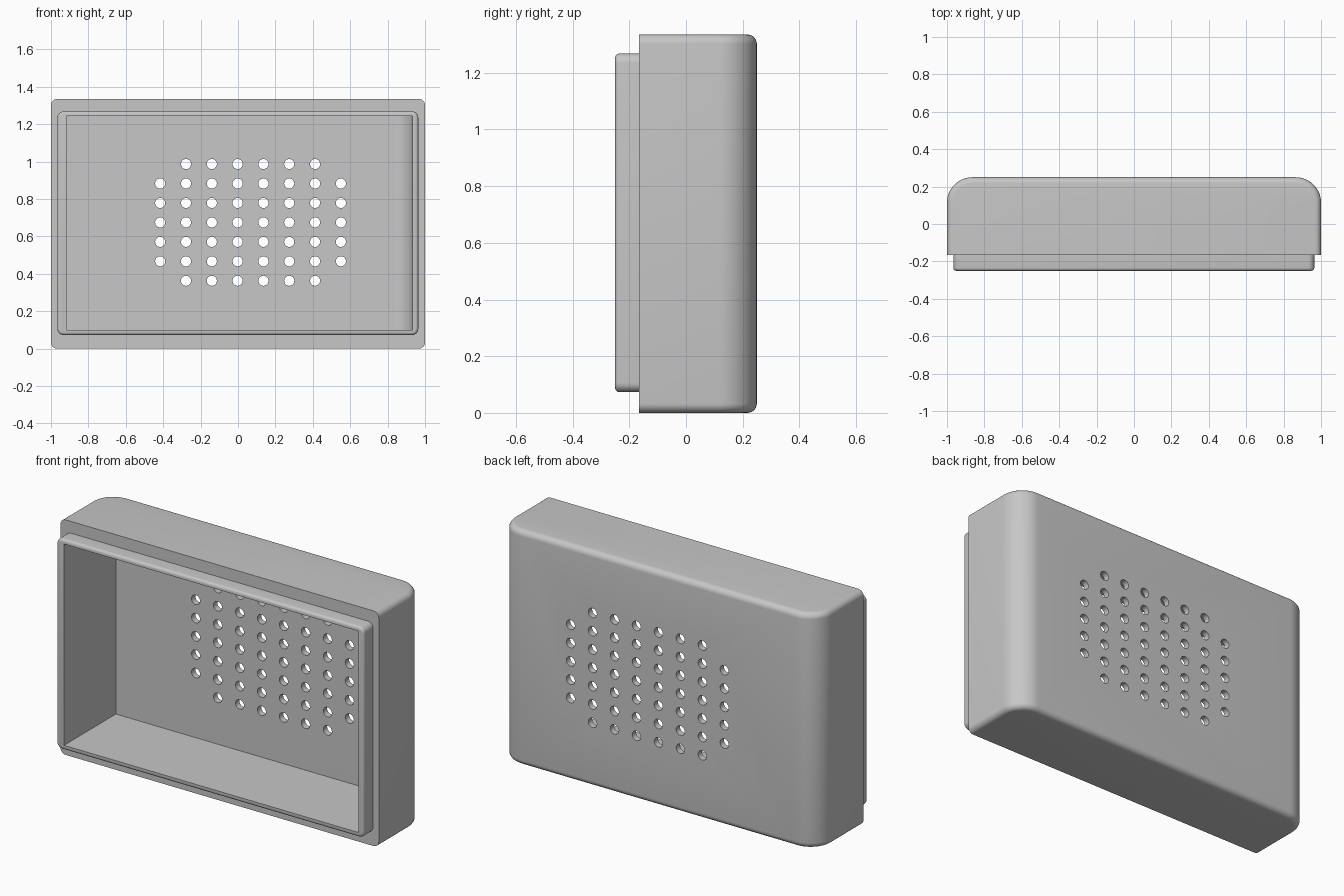
import bpy, bmesh, math
from mathutils import Matrix

cube = bpy.data.objects.get("Cube")
if cube:
    bpy.data.objects.remove(cube, do_unlink=True)

grey = bpy.data.materials.new("plain grey")
grey.use_nodes = True
colour = (0.57, 0.57, 0.57, 1)
grey.diffuse_color = colour
grey.node_tree.nodes["Principled BSDF"].inputs["Base Color"].default_value = colour


def box(lo, hi):
    bm = bmesh.new()
    bmesh.ops.create_cube(bm, size=1)
    for v in bm.verts:
        v.co = [a if c < 0 else b for c, a, b in zip(v.co, lo, hi)]
    return bm


def round_edges(bm, rule, radius, segments):
    edges = [e for e in bm.edges if rule(e)]
    bmesh.ops.bevel(bm, geom=edges, offset=radius, segments=segments,
                    profile=0.5, affect='EDGES', clamp_overlap=True)


def span(edge, axis):
    return abs(edge.verts[0].co[axis] - edge.verts[1].co[axis])


def both(edge, axis, value):
    return all(abs(v.co[axis] - value) < 1e-4 for v in edge.verts)


def finish(bm, name):
    bmesh.ops.recalc_face_normals(bm, faces=bm.faces)
    mesh = bpy.data.meshes.new(name)
    bm.to_mesh(mesh)
    bm.free()
    mesh.materials.append(grey)
    ob = bpy.data.objects.new(name, mesh)
    bpy.context.collection.objects.link(ob)
    return ob


def combine(target, tool, operation):
    mod = target.modifiers.new(tool.name, 'BOOLEAN')
    mod.object, mod.operation, mod.solver = tool, operation, 'EXACT'
    bpy.context.view_layer.objects.active = target
    bpy.ops.object.modifier_apply(modifier=mod.name)
    bpy.data.objects.remove(tool, do_unlink=True)


HEIGHT, BACK, STEP = 1.335, 0.25, -0.165

# Main shell: broad rounds on the rear uprights, small ones along top and bottom
bm = box((-1, STEP, 0), (1, BACK, HEIGHT))
round_edges(bm, lambda e: span(e, 2) > 1 and both(e, 1, BACK), 0.135, 12)
round_edges(bm, lambda e: (both(e, 2, 0) or both(e, 2, HEIGHT))
            and not both(e, 1, STEP), 0.033, 6)
housing = finish(bm, "housing")

# Raised rim at the open front
bm = box((-0.966, -0.25, 0.073), (0.964, 0, 1.268))
round_edges(bm, lambda e: span(e, 1) > 0.1, 0.033, 6)
round_edges(bm, lambda e: both(e, 1, -0.25), 0.015, 4)
combine(housing, finish(bm, "rim"), 'UNION')

# Cavity, with one rounded inner corner
bm = box((-0.918, -0.4, 0.1), (0.932, 0.215, 1.243))
round_edges(bm, lambda e: both(e, 0, 0.932) and both(e, 1, 0.215), 0.1, 10)
combine(housing, finish(bm, "cavity"), 'DIFFERENCE')

# Grid of round vents through the back, without its four corners
bm = bmesh.new()
for col in range(8):
    for row in range(7):
        if col in (0, 7) and row in (0, 6):
            continue
        place = Matrix.Translation((-0.416 + 0.138 * col, 0.23, 0.363 + 0.104 * row))
        bmesh.ops.create_cone(bm, cap_ends=True, segments=24, radius1=0.027,
                              radius2=0.027, depth=0.2,
                              matrix=place @ Matrix.Rotation(math.pi / 2, 4, 'X'))
combine(housing, finish(bm, "vents"), 'DIFFERENCE')

housing.select_set(True)
bpy.context.view_layer.objects.active = housing
bpy.ops.object.shade_smooth_by_angle(angle=math.radians(30))
